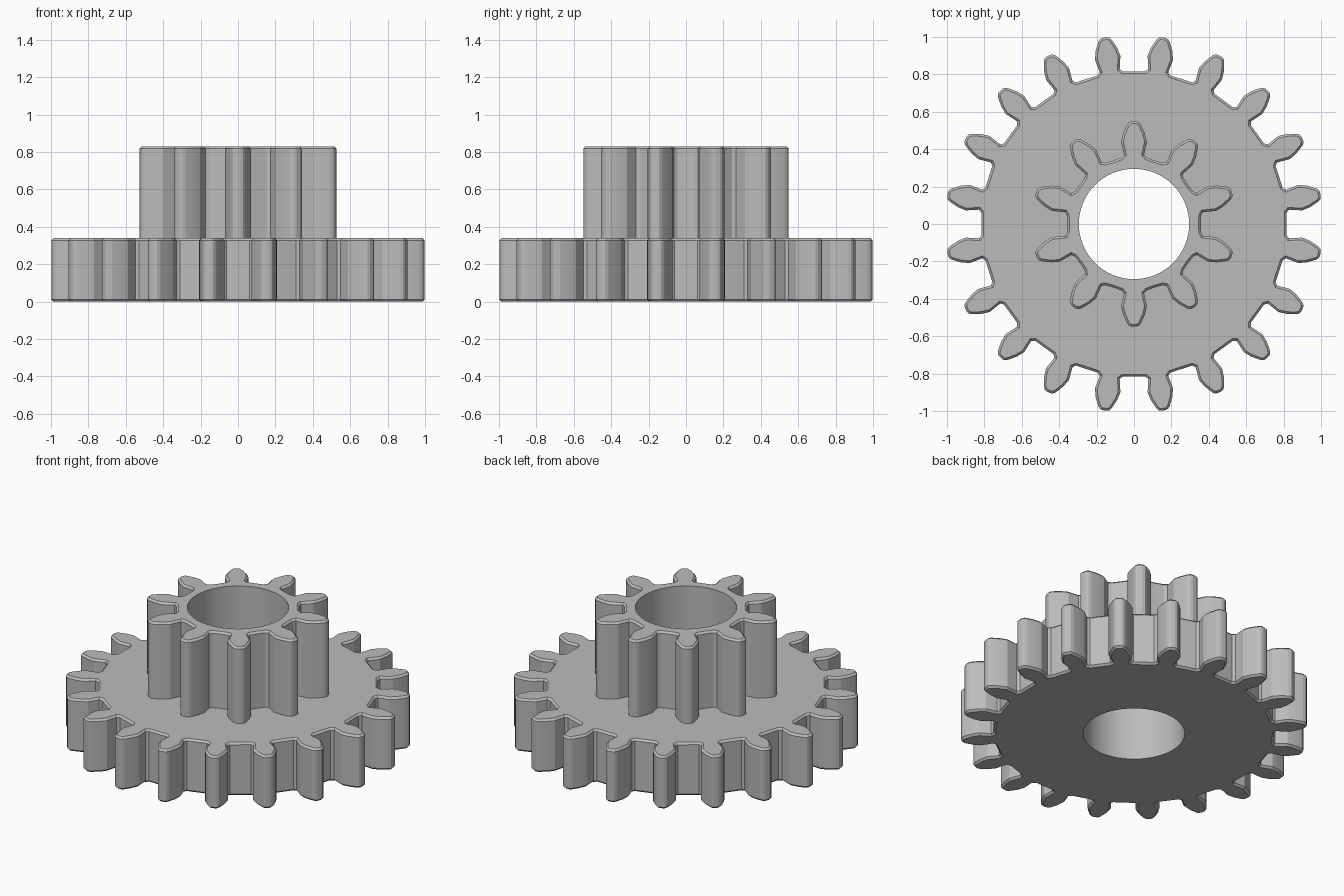
import bpy, bmesh
from math import pi, cos, sin, radians, atan2
from mathutils import Vector

if "Cube" in bpy.data.objects:
    bpy.data.objects.remove(bpy.data.objects["Cube"])

BORE, BORE_SIDES, CHAMFER = 0.295, 64, 0.012

grey = bpy.data.materials.new("plain grey")
grey.use_nodes = True
colour = (0.5, 0.5, 0.5, 1)
grey.diffuse_color = colour
grey.node_tree.nodes["Principled BSDF"].inputs["Base Color"].default_value = colour

# Half of one tooth: (height above root circle, half width), foot to tip
HALF_TOOTH = [(0, 0.068), (0.015, 0.054), (0.085, 0.069), (0.13, 0.058),
              (0.175, 0.037), (0.189, 0.026), (0.194, 0.012)]


def gear_outline(teeth, root, first):
    pts = []
    full = [(h, -w) for h, w in HALF_TOOTH] + [(h, w) for h, w in reversed(HALF_TOOTH)]
    foot = atan2(HALF_TOOTH[0][1], root)
    for i in range(teeth):
        a = first + 2 * pi * i / teeth
        for h, w in full:
            r = root + h
            pts.append(Vector((r * cos(a) - w * sin(a), r * sin(a) + w * cos(a))))
        # middle of the gap, on the root circle
        m = a + pi / teeth
        pts.append(Vector((cos(m), sin(m))) * (root + foot * 0.01))
    return pts


def shrink(pts, d):
    # mitred inward offset of a counter-clockwise outline
    out = []
    for i, p in enumerate(pts):
        e1 = (p - pts[i - 1]).normalized()
        e2 = (pts[(i + 1) % len(pts)] - p).normalized()
        n1, n2 = Vector((-e1.y, e1.x)), Vector((-e2.y, e2.x))
        out.append(p + (n1 + n2) * d / (1 + n1.dot(n2)))
    return out


def gear(name, teeth, root, first, z0, z1, closed_bottom):
    bm = bmesh.new()
    full = gear_outline(teeth, root, first)
    small = shrink(full, CHAMFER)
    bore = [Vector((cos(t), sin(t))) * BORE
            for t in (2 * pi * i / BORE_SIDES for i in range(BORE_SIDES))]

    def ring(pts, z):
        return [bm.verts.new((p.x, p.y, z)) for p in pts]

    def wall(a, b):
        for i in range(len(a)):
            j = (i + 1) % len(a)
            bm.faces.new((a[i], a[j], b[j], b[i]))

    def loop_edges(r):
        return [bm.edges.get((r[i - 1], r[i])) for i in range(len(r))]

    # toothed wall with chamfered rims
    levels = [(small, z0), (full, z0 + CHAMFER)] if closed_bottom else [(full, z0)]
    levels += [(full, z1 - CHAMFER), (small, z1)]
    rings = [ring(p, z) for p, z in levels]
    for a, b in zip(rings, rings[1:]):
        wall(a, b)

    # bore wall and flat end faces
    low, high = ring(bore, z0), ring(bore, z1)
    wall(high, low)
    caps = [(rings[-1], high, 1)]
    if closed_bottom:
        caps.append((rings[0], low, -1))
    for outer, inner, up in caps:
        bmesh.ops.triangle_fill(bm, use_beauty=True, normal=(0, 0, up),
                                edges=loop_edges(outer) + loop_edges(inner))
    for f in bm.faces:
        f.normal_update()
        flat = all(abs(v.co.z - f.verts[0].co.z) < 1e-6 for v in f.verts)
        if flat and (f.normal.z > 0) != (f.verts[0].co.z > (z0 + z1) / 2):
            f.normal_flip()

    mesh = bpy.data.meshes.new(name)
    bm.to_mesh(mesh)
    bm.free()
    mesh.materials.append(grey)
    obj = bpy.data.objects.new(name, mesh)
    bpy.context.collection.objects.link(obj)
    bpy.ops.object.select_all(action='DESELECT')
    obj.select_set(True)
    bpy.context.view_layer.objects.active = obj
    bpy.ops.object.shade_smooth_by_angle(angle=radians(12))
    return obj


gear("large_gear_wheel", 20, 0.815, radians(9), 0, 0.34, True)
gear("small_pinion", 10, 0.355, radians(18), 0.34, 0.83, False)
